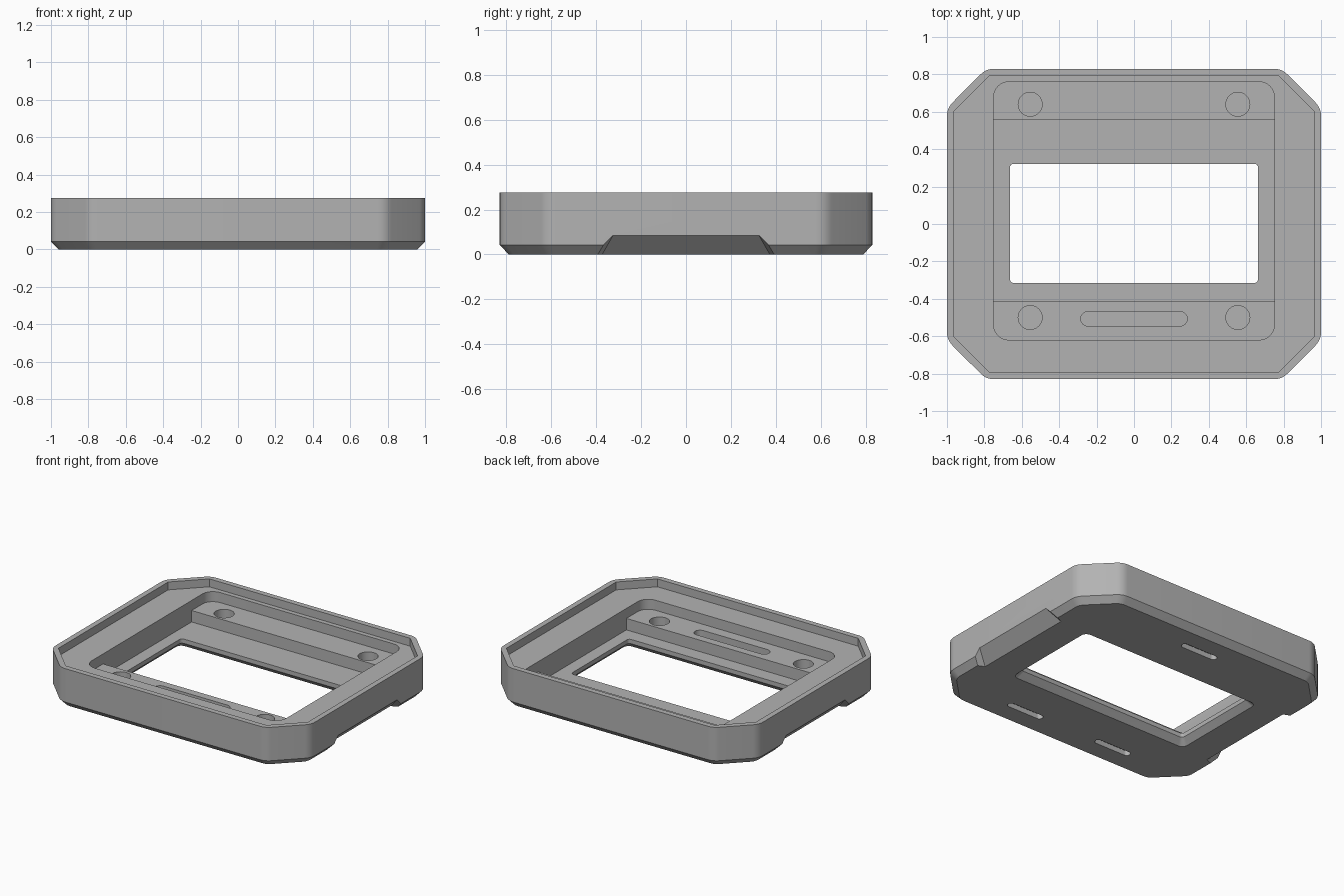
import bpy
import bmesh
import math
from mathutils import Vector

default = bpy.data.objects.get("Cube")
if default:
    bpy.data.objects.remove(default, do_unlink=True)

grey = bpy.data.materials.new("plain_grey")
grey.use_nodes = True
GREY = (0.45, 0.45, 0.45, 1)
grey.diffuse_color = GREY
grey.node_tree.nodes["Principled BSDF"].inputs["Base Color"].default_value = GREY


def rounded(points, radius, steps=6):
    """Round every corner of a convex counter-clockwise outline."""
    result = []
    for i, p in enumerate(points):
        p = Vector(p)
        a = (Vector(points[i - 1]) - p).normalized()
        b = (Vector(points[(i + 1) % len(points)]) - p).normalized()
        half = a.angle(b) / 2
        centre = p + (a + b).normalized() * radius / math.sin(half)
        start = p + a * radius / math.tan(half) - centre
        sweep = math.pi - 2 * half
        for k in range(steps + 1):
            t = sweep * k / steps
            c, s = math.cos(t), math.sin(t)
            result.append(centre + Vector((start.x * c - start.y * s,
                                           start.x * s + start.y * c)))
    return result


def octagon(inset):
    """Rectangle with cut corners, moved inward by an even distance."""
    x, y = 1 - inset, 0.83 - inset
    c = 0.21 - inset * (2 - math.sqrt(2))
    return [(x, c - y), (x, y - c), (x - c, y), (c - x, y),
            (-x, y - c), (-x, c - y), (c - x, -y), (x - c, -y)]


def rectangle(x0, x1, y0, y1):
    return [(x0, y0), (x1, y0), (x1, y1), (x0, y1)]


def slot(x, y, half_length, radius):
    return rounded(rectangle(x - half_length, x + half_length, y - radius, y + radius),
                   radius * 0.999, 8)


def add_object(name, bm):
    bmesh.ops.recalc_face_normals(bm, faces=bm.faces)
    mesh = bpy.data.meshes.new(name)
    bm.to_mesh(mesh)
    bm.free()
    mesh.materials.append(grey)
    obj = bpy.data.objects.new(name, mesh)
    bpy.context.collection.objects.link(obj)
    return obj


def loft(name, *layers):
    """Closed solid through (outline, height) layers."""
    bm = bmesh.new()
    rings = [[bm.verts.new((p[0], p[1], z)) for p in outline] for outline, z in layers]
    for low, high in zip(rings, rings[1:]):
        for i in range(len(low)):
            j = (i + 1) % len(low)
            bm.faces.new((low[i], low[j], high[j], high[i]))
    bm.faces.new(rings[0][::-1])
    bm.faces.new(rings[-1])
    return add_object(name, bm)


TOP, LEDGE, SHELF, FLOOR = 0.275, 0.22, 0.15, 0.07
ABOVE, BELOW = 0.4, -0.02

# Main frame with a bevelled underside
frame = loft("frame", (rounded(octagon(0.04), 0.08), 0),
             (rounded(octagon(0), 0.1), 0.042), (rounded(octagon(0), 0.1), TOP))
cutters = []

# Rim recess, then the pocket down to the screw shelves
cutters.append(loft("rim_recess_cutter", (octagon(0.038), LEDGE), (octagon(0.038), ABOVE)))
pocket = rounded(rectangle(-0.75, 0.75, -0.62, 0.76), 0.08)
cutters.append(loft("pocket_cutter", (pocket, SHELF), (pocket, ABOVE)))

# Lower middle floor between the two shelves
middle = rectangle(-0.75, 0.75, -0.415, 0.56)
cutters.append(loft("floor_cutter", (middle, FLOOR), (middle, SHELF + 0.03)))


# Window opening, flared towards the underside
def window(grow):
    return rounded(rectangle(-0.663 - grow, 0.663 + grow, -0.315 - grow, 0.322 + grow),
                   0.02 + grow / 2)


cutters.append(loft("window_cutter", (window(0.06), BELOW), (window(0), 0.04),
                    (window(0), 0.12)))

# Blind round holes and cable slot in the shelves
for x in (-0.555, 0.555):
    for y in (-0.5, 0.64):
        hole = slot(x, y, 0.064, 0.064)
        cutters.append(loft("hole_cutter", (hole, 0.06), (hole, 0.19)))
groove = slot(0, -0.507, 0.285, 0.038)
cutters.append(loft("shelf_slot_cutter", (groove, 0.09), (groove, 0.19)))

# Shallow slots in the underside
for x, y in ((0, 0.64), (-0.36, -0.64), (0.36, -0.64)):
    foot = slot(x, y, 0.14, 0.024)
    cutters.append(loft("underside_slot_cutter", (foot, BELOW), (foot, 0.035)))

# Sloped finger notches under both sides
for side in (-1, 1):
    bm = bmesh.new()
    for end in (-1, 1):
        for x, y, z in ((1, 0.325, 0.085), (1.1, 0.325, 0.085),
                        (0.895, 0.385, BELOW), (1.1, 0.43, BELOW), (1, 0.43, BELOW)):
            bm.verts.new((side * x, end * y, z))
    bmesh.ops.convex_hull(bm, input=bm.verts)
    cutters.append(add_object("finger_notch_cutter", bm))

# Carve every recess into the frame
bpy.context.view_layer.objects.active = frame
for cutter in cutters:
    cut = frame.modifiers.new(cutter.name, "BOOLEAN")
    cut.operation = "DIFFERENCE"
    cut.solver = "EXACT"
    cut.object = cutter
    bpy.ops.object.modifier_apply(modifier=cut.name)
    bpy.data.objects.remove(cutter, do_unlink=True)

bpy.ops.object.select_all(action="DESELECT")
frame.select_set(True)
bpy.ops.object.shade_smooth_by_angle(angle=math.radians(25))
